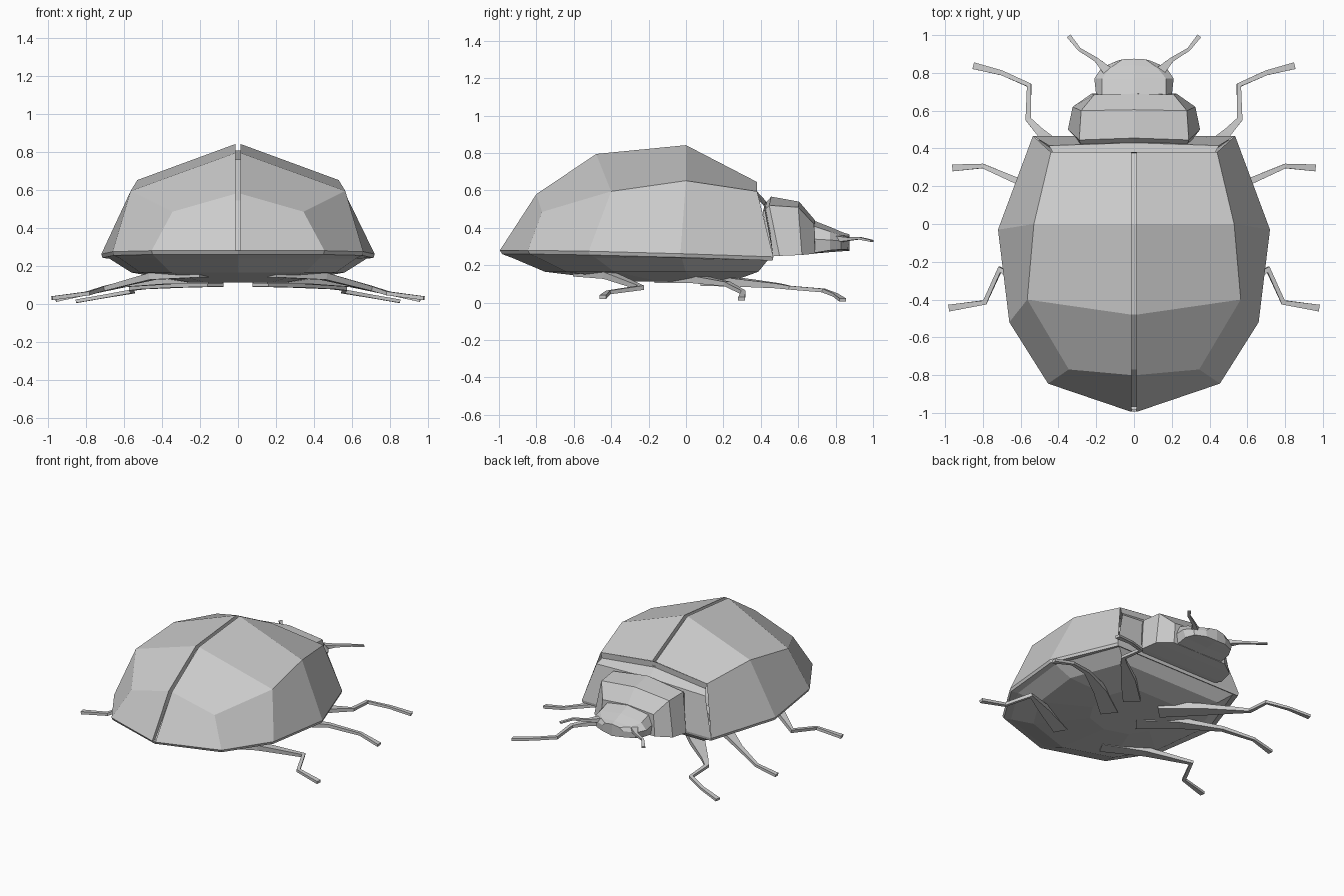
import bpy, bmesh
from mathutils import Vector


def build(name, verts, faces):
    """Mesh a right-hand half, mirror it across x = 0 and weld the seam."""
    n = len(verts)
    allv = list(verts) + [(-x, y, z) for x, y, z in verts]
    allf = [list(f) for f in faces] + [[i + n for i in reversed(f)] for f in faces]
    me = bpy.data.meshes.new(name)
    me.from_pydata(allv, [], allf)
    bm = bmesh.new()
    bm.from_mesh(me)
    bmesh.ops.remove_doubles(bm, verts=bm.verts, dist=0.0005)
    bmesh.ops.recalc_face_normals(bm, faces=bm.faces)
    bm.to_mesh(me)
    bm.free()
    ob = bpy.data.objects.new(name, me)
    bpy.context.collection.objects.link(ob)
    return ob


def loft(name, rows, caps=(False, False), closed=False):
    """Join rows of equal length with quads, optionally capping the ends."""
    m = len(rows[0])
    verts = [p for r in rows for p in r]
    faces = []
    for r in range(len(rows) - 1):
        for i in range(m if closed else m - 1):
            j = (i + 1) % m
            faces.append((r * m + i, r * m + j, (r + 1) * m + j, (r + 1) * m + i))
    if caps[0]:
        faces.append(list(range(m)))
    if caps[1]:
        faces.append([(len(rows) - 1) * m + i for i in range(m)])
    return build(name, verts, faces)


def limb(name, path, sizes):
    """Four-sided tapered tube along a path; sizes are (half width, half height)."""
    pts = [Vector(p) for p in path]
    rows = []
    for i, p in enumerate(pts):
        d0 = (pts[i] - pts[i - 1]).normalized() if i else (pts[1] - p).normalized()
        d1 = (pts[i + 1] - p).normalized() if i < len(pts) - 1 else d0
        t = (d0 + d1).normalized()
        side = t.cross(Vector((0, 0, 1))).normalized()
        up = side.cross(t)
        w, h = sizes[i]
        rows.append([tuple(p + side * w * a + up * h * b)
                     for a, b in ((1, 1), (-1, 1), (-1, -1), (1, -1))])
    return loft(name, rows, (True, True), True)


# Wing cases with a groove down the seam
ridge = [(0.38, 0.645), (0, 0.842), (-0.48, 0.795), (-0.80, 0.58), (-0.995, 0.28)]
mid = [(0.44, 0.38, 0.595), (0.53, 0, 0.652), (0.565, -0.40, 0.595), (0.345, -0.77, 0.485)]
rim = [(0.535, 0.467, 0.245), (0.72, -0.03, 0.262), (0.66, -0.52, 0.275), (0.455, -0.845, 0.28)]
top = [(0.013, y, z) for y, z in ridge]
groove = [(0.012, y + (0.03 if i > 2 else 0), z - 0.035 * (i < 4)) for i, (y, z) in enumerate(ridge)]
floor = [(0, y, z) for _, y, z in groove]
verts = floor + groove + top + mid + rim
F, G, T, M, R = 0, 5, 10, 15, 19
faces = []
for i in range(4):
    faces += [(F + i, F + i + 1, G + i + 1, G + i), (G + i, G + i + 1, T + i + 1, T + i)]
for i in range(3):
    faces += [(T + i, T + i + 1, M + i + 1, M + i), (M + i, M + i + 1, R + i + 1, R + i)]
faces.append((T + 3, T + 4, R + 3, M + 3))
build("wing_cases", verts, faces)

# Front wall of the body, set slightly back under the wing case edge
loft("body_front", [
    [(0, 0.38, 0.645), (0.44, 0.38, 0.595)],
    [(0, 0.375, 0.60), (0.43, 0.38, 0.555)],
    [(0, 0.43, 0.54), (0.45, 0.415, 0.52)],
    [(0, 0.467, 0.245), (0.535, 0.467, 0.245)]])

# Belly: rim outline shrinking downwards
outline = [(0, 0.467, 0.245)] + rim + [(0, -0.995, 0.28)]
rows = [outline]
for s, dz, blend in ((0.99, 0.025, 0), (0.94, 0.235, 0.9), (0.78, 0.165, 1), (0.38, 0.112, 1)):
    rows.append([(x * s, 0.1 + (y - 0.1) * s,
                  dz * blend + z * (1 - blend) - (0.02 if blend == 0 else 0)) for x, y, z in outline])
loft("belly", rows, (False, True))

# Thorax plate: top centre, shoulder, lower edge, underside centre
loft("thorax", [
    [(0, 0.425, 0.53), (0.28, 0.41, 0.485), (0.31, 0.46, 0.25), (0, 0.46, 0.25)],
    [(0, 0.455, 0.567), (0.29, 0.445, 0.52), (0.35, 0.50, 0.25), (0, 0.50, 0.25)],
    [(0, 0.605, 0.54), (0.28, 0.60, 0.51), (0.325, 0.62, 0.255), (0, 0.62, 0.255)],
    [(0, 0.69, 0.44), (0.21, 0.685, 0.42), (0.225, 0.69, 0.262), (0, 0.69, 0.262)]],
    (True, True))

# Head
loft("head", [
    [(0, 0.68, 0.44), (0.17, 0.68, 0.41), (0.20, 0.68, 0.34), (0.19, 0.68, 0.265), (0, 0.68, 0.262)],
    [(0, 0.77, 0.405), (0.17, 0.77, 0.38), (0.21, 0.77, 0.335), (0.19, 0.77, 0.28), (0, 0.77, 0.27)],
    [(0, 0.84, 0.375), (0.12, 0.83, 0.36), (0.17, 0.83, 0.33), (0.16, 0.83, 0.285), (0, 0.84, 0.275)],
    [(0, 0.875, 0.365), (0.06, 0.872, 0.355), (0.085, 0.865, 0.33), (0.08, 0.865, 0.285), (0, 0.875, 0.277)]],
    (True, True))

# Antennae (each limb is mirrored to make a pair)
limb("antennae",
     [(0.12, 0.79, 0.34), (0.20, 0.87, 0.34), (0.29, 0.925, 0.345), (0.345, 0.995, 0.33)],
     [(0.03, 0.02), (0.012, 0.009), (0.009, 0.007), (0.012, 0.005)])

# Legs: thigh, shin and foot
limb("front_legs",
     [(0.12, 0.12, 0.12), (0.32, 0.32, 0.105), (0.50, 0.49, 0.09), (0.56, 0.555, 0.08),
      (0.555, 0.735, 0.065), (0.70, 0.80, 0.04), (0.85, 0.838, 0.014)],
     [(0.06, 0.03), (0.05, 0.02), (0.022, 0.013), (0.015, 0.01),
      (0.013, 0.01), (0.013, 0.009), (0.018, 0.009)])
limb("middle_legs",
     [(0.12, -0.12, 0.135), (0.35, 0.06, 0.125), (0.60, 0.22, 0.10), (0.80, 0.307, 0.055), (0.96, 0.297, 0.02)],
     [(0.06, 0.03), (0.045, 0.02), (0.018, 0.012), (0.012, 0.01), (0.018, 0.01)])
limb("back_legs",
     [(0.18, -0.56, 0.165), (0.45, -0.41, 0.145), (0.71, -0.24, 0.08), (0.79, -0.415, 0.055), (0.98, -0.445, 0.03)],
     [(0.05, 0.025), (0.035, 0.018), (0.016, 0.012), (0.013, 0.01), (0.018, 0.01)])
